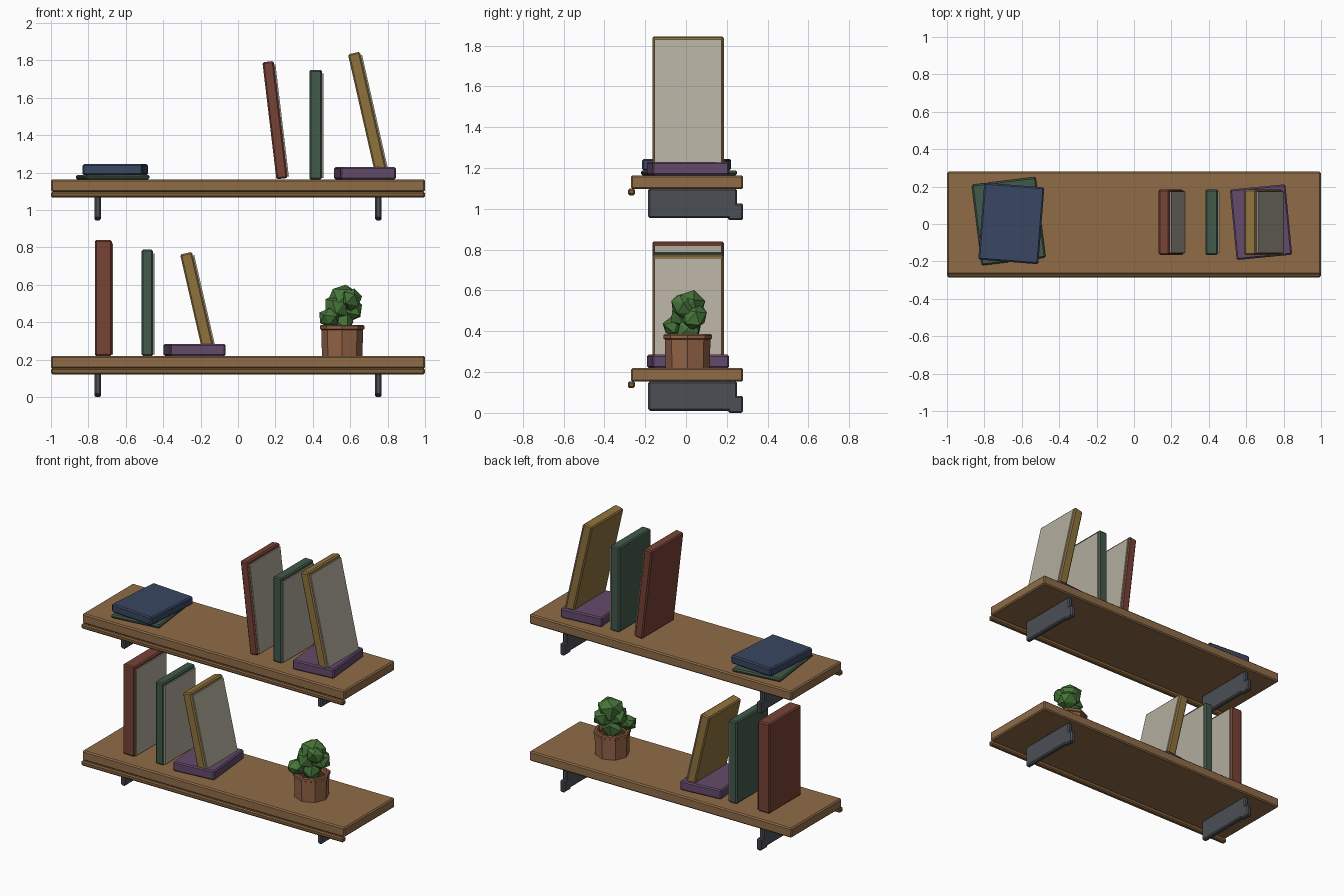
import bpy, bmesh, random
from math import radians, pi, cos, sin
from mathutils import Matrix, Vector

if "Cube" in bpy.data.objects:
    bpy.data.objects.remove(bpy.data.objects["Cube"])

random.seed(4)


def mat(name, r, g, b):
    m = bpy.data.materials.new(name)
    m.diffuse_color = [(c / 255) ** 2.2 for c in (r, g, b)] + [1]
    m.use_nodes = True
    m.node_tree.nodes["Principled BSDF"].inputs["Base Color"].default_value = m.diffuse_color
    return m


WOOD = mat("wood", 142, 108, 73)
TRIM = mat("trim_wood", 128, 95, 62)
METAL = mat("metal", 76, 80, 86)
PAGES = mat("pages", 176, 171, 156)
RED = mat("red", 118, 68, 56)
GREEN = mat("green", 68, 90, 76)
YELLOW = mat("yellow", 142, 114, 64)
PURPLE = mat("purple", 100, 76, 106)
BLUE = mat("blue", 60, 72, 98)
CLAY = mat("clay", 145, 98, 72)
SOIL = mat("soil", 66, 46, 34)
LEAF = mat("leaf", 72, 116, 60)


def finish(name, bm, material):
    bmesh.ops.recalc_face_normals(bm, faces=bm.faces)
    me = bpy.data.meshes.new(name)
    bm.to_mesh(me)
    bm.free()
    me.materials.append(material)
    ob = bpy.data.objects.new(name, me)
    bpy.context.collection.objects.link(ob)
    return ob


def box(name, lo, hi, material, frame=Matrix(), bevel=0.008):
    """Chamfered box between two corners, placed by a frame matrix."""
    lo, hi = Vector(lo), Vector(hi)
    bm = bmesh.new()
    bmesh.ops.create_cube(bm, size=1)
    for v in bm.verts:
        v.co = (lo + hi) / 2 + Vector(a * b for a, b in zip(v.co, hi - lo))
    if bevel:
        bmesh.ops.bevel(bm, geom=bm.edges[:], offset=bevel, segments=1, affect='EDGES')
    ob = finish(name, bm, material)
    ob.matrix_world = frame
    return ob


def standing_book(name, x, z, thick, height, material, lean=0):
    """Cover with a page block standing proud of its +x side; leans to -x."""
    frame = Matrix.Translation((x, 0.01, z)) @ Matrix.Rotation(-radians(lean), 4, 'Y')
    t = thick / 2
    box(name + "_cover", (-t, -0.175, 0), (t, 0.175, height), material, frame)
    box(name + "_pages", (-t + 0.02, -0.165, 0.008), (t + 0.008, 0.165, height - 0.02),
        PAGES, frame, 0)


def lying_book(name, x, y, z0, z1, w, d, turn, material):
    frame = Matrix.Translation((x, y, 0)) @ Matrix.Rotation(radians(turn), 4, 'Z')
    box(name, (-w / 2, -d / 2, z0), (w / 2, d / 2, z1), material, frame)


def lathe(name, profile, sides, centre, material):
    """Revolve (radius, z) points into a faceted surface."""
    bm = bmesh.new()
    rings = [[bm.verts.new((centre[0] + r * cos(2 * pi * i / sides),
                            centre[1] + r * sin(2 * pi * i / sides), z))
              for i in range(sides)] for r, z in profile]
    for a, b in zip(rings, rings[1:]):
        for i in range(sides):
            j = (i + 1) % sides
            bm.faces.new((a[i], a[j], b[j], b[i]))
    bm.faces.new(rings[0])
    bm.faces.new(rings[-1])
    return finish(name, bm, material)


# shelves: plank, front lip, and two brackets each with a wall foot
for level, z in (("lower", 0.0), ("upper", 0.944)):
    box(level + "_shelf_plank", (-1, -0.27, z + 0.153), (1, 0.28, z + 0.22), WOOD)
    box(level + "_shelf_lip", (-1, -0.285, z + 0.122), (1, -0.25, z + 0.155), TRIM)
    for side, x in (("left", -0.75), ("right", 0.75)):
        n = f"{level}_{side}_bracket"
        box(n + "_arm", (x - 0.017, -0.185, z + 0.01), (x + 0.017, 0.25, z + 0.155), METAL)
        box(n + "_foot", (x - 0.017, 0.205, z), (x + 0.017, 0.28, z + 0.083), METAL)

# books on the lower shelf
standing_book("lower_red_book", -0.72, 0.22, 0.09, 0.62, RED)
standing_book("lower_green_book", -0.485, 0.22, 0.062, 0.568, GREEN)
standing_book("lower_yellow_book", -0.158, 0.25, 0.065, 0.533, YELLOW, 13)
lying_book("lower_purple_book", -0.232, 0.01, 0.22, 0.285, 0.298, 0.378, 5.5, PURPLE)

# books on the upper shelf
standing_book("upper_red_book", 0.235, 1.168, 0.06, 0.63, RED, 6.8)
standing_book("upper_green_book", 0.415, 1.164, 0.068, 0.586, GREEN)
standing_book("upper_yellow_book", 0.765, 1.2, 0.065, 0.656, YELLOW, 12.8)
lying_book("upper_purple_book", 0.679, 0.01, 1.164, 1.23, 0.298, 0.378, 5.5, PURPLE)
lying_book("flat_green_book", -0.67, 0.015, 1.164, 1.188, 0.345, 0.435, 7, GREEN)
lying_book("flat_blue_book", -0.656, 0.003, 1.188, 1.245, 0.322, 0.412, -4.5, BLUE)

# flower pot: outer wall, rim, and hollow inside
POT = (0.557, 0.008)
lathe("pot", [(0.108, 0.22), (0.112, 0.36), (0.119, 0.364), (0.119, 0.38),
              (0.113, 0.386), (0.098, 0.386), (0.095, 0.345)], 8, POT, CLAY)
lathe("soil", [(0.095, 0.335), (0.095, 0.352)], 8, POT, SOIL)

# plant: one mass of faceted lumps
bm = bmesh.new()
for x, y, z, r in ((0.56, 0.02, 0.525, 0.085), (0.60, 0.04, 0.475, 0.072),
                   (0.525, -0.005, 0.485, 0.072), (0.485, -0.06, 0.425, 0.058),
                   (0.555, 0.01, 0.405, 0.068), (0.605, -0.02, 0.525, 0.062)):
    turn = Matrix.Rotation(random.uniform(0, 6), 4, Vector((random.random(), 1, random.random())))
    lump = bmesh.ops.create_icosphere(bm, subdivisions=1, radius=r,
                                      matrix=Matrix.Translation((x, y, z)) @ turn)
    for v in lump["verts"]:
        v.co += Vector(random.uniform(-0.008, 0.008) for _ in range(3))
finish("plant", bm, LEAF)
